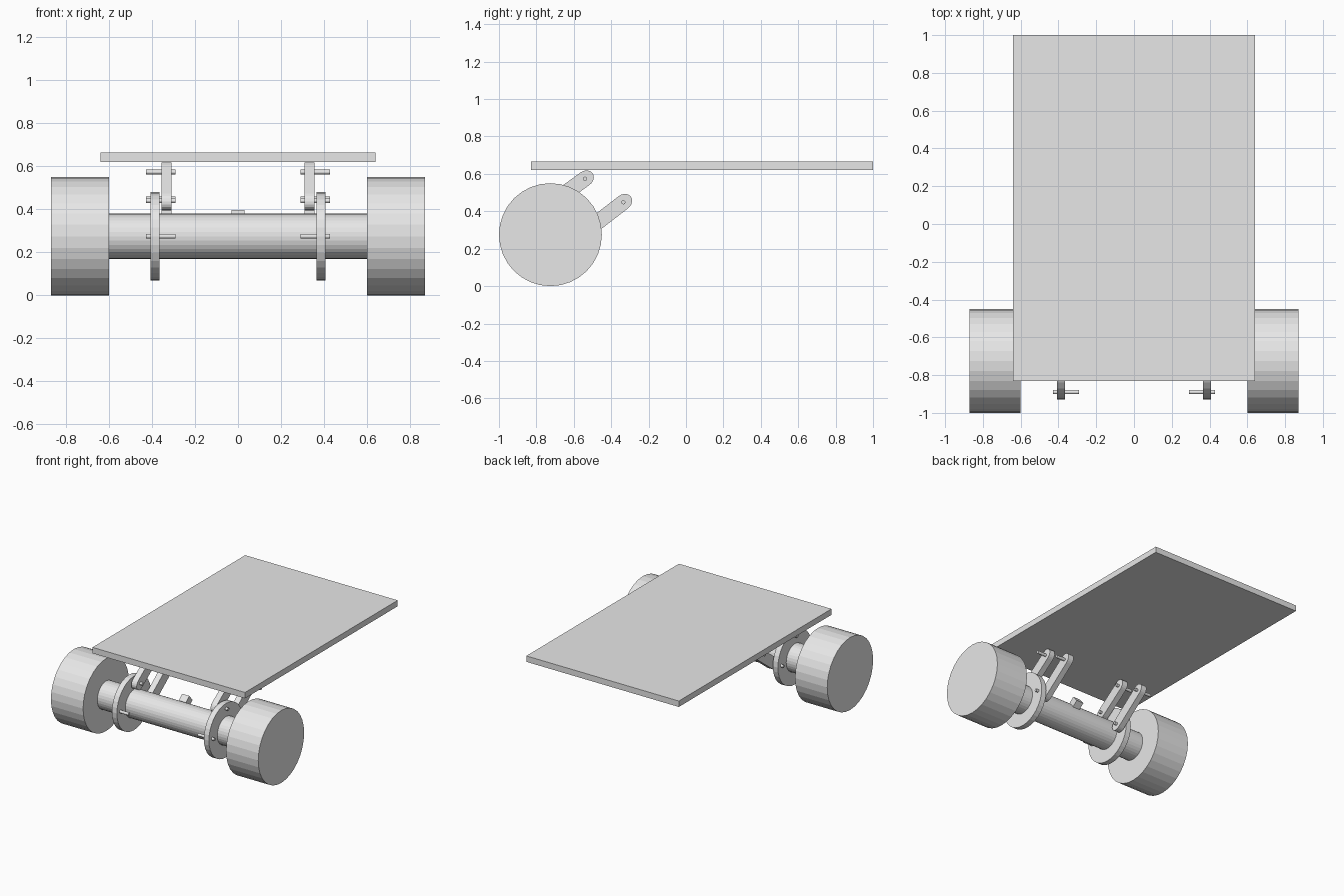
import bpy, bmesh, math
from mathutils import Vector, Matrix

if "Cube" in bpy.data.objects:
    bpy.data.objects.remove(bpy.data.objects["Cube"])

grey = bpy.data.materials.new("light_grey")
grey.diffuse_color = (0.8, 0.8, 0.8, 1)
grey.use_nodes = True
grey.node_tree.nodes["Principled BSDF"].inputs["Base Color"].default_value = grey.diffuse_color

AXLE = (-0.725, 0.275)          # axle centre in y, z


def add(name, bm):
    bmesh.ops.recalc_face_normals(bm, faces=bm.faces)
    me = bpy.data.meshes.new(name)
    bm.to_mesh(me)
    bm.free()
    me.materials.append(grey)
    ob = bpy.data.objects.new(name, me)
    bpy.context.collection.objects.link(ob)
    return ob


def prism(name, outline, x0, x1):
    """Extrude a y,z outline along x."""
    bm = bmesh.new()
    face = bm.faces.new([bm.verts.new((x0, y, z)) for y, z in outline])
    ext = bmesh.ops.extrude_face_region(bm, geom=[face])
    verts = [v for v in ext["geom"] if isinstance(v, bmesh.types.BMVert)]
    bmesh.ops.translate(bm, verts=verts, vec=(x1 - x0, 0, 0))
    return add(name, bm)


def rod(name, centre, r, x0, x1, n=32):
    pts = [(centre[0] + r * math.cos(2 * math.pi * i / n),
            centre[1] + r * math.sin(2 * math.pi * i / n)) for i in range(n)]
    return prism(name, pts, x0, x1)


def box(name, size, matrix):
    bm = bmesh.new()
    bmesh.ops.create_cube(bm, size=1, matrix=matrix @ Matrix.Diagonal((*size, 1)))
    return add(name, bm)


def link(name, a, b, x0, x1, n=10):
    """Flat bar with rounded ends between two pin centres."""
    a, b = Vector(a), Vector(b)
    d = (b - a).normalized()
    p = Vector((-d.y, d.x))
    pts = []
    for c, s in ((b, 1), (a, -1)):
        for i in range(n + 1):
            t = -math.pi / 2 + math.pi * i / n
            pts.append(c + s * (d * 0.05 * math.cos(t) + p * 0.041 * math.sin(t)))
    return prism(name, [tuple(q) for q in pts], x0, x1)


# deck and axle
box("deck", (1.28, 1.83, 0.045), Matrix.Translation((0, 0.085, 0.6425)))
rod("axle", AXLE, 0.105, -0.61, 0.61)

# small block on the upper rear of the axle
box("axle_block", (0.06, 0.09, 0.06),
    Matrix.Translation((0, *AXLE)) @ Matrix.Rotation(math.radians(40), 4, 'X')
    @ Matrix.Translation((0, 0.11, 0)))

# pin positions on the disc and at the free ends of the links
disc_front, disc_top, disc_back = (-0.89, 0.275), (-0.725, 0.44), (-0.56, 0.275)
upper_end, lower_end = (-0.54, 0.574), (-0.335, 0.448)

for side, s in (("left", -1), ("right", 1)):
    rod(side + "_wheel", AXLE, 0.275, s * 0.6, s * 0.87)
    rod(side + "_disc", AXLE, 0.205, s * 0.365, s * 0.407)
    link(side + "_upper_link", disc_top, upper_end, s * 0.31, s * 0.355)
    link(side + "_lower_link", disc_back, lower_end, s * 0.31, s * 0.355)
    for i, c in enumerate((disc_front, disc_top, disc_back, upper_end, lower_end)):
        rod(f"{side}_pin_{i + 1}", c, 0.011, s * 0.29, s * 0.428, 16)
